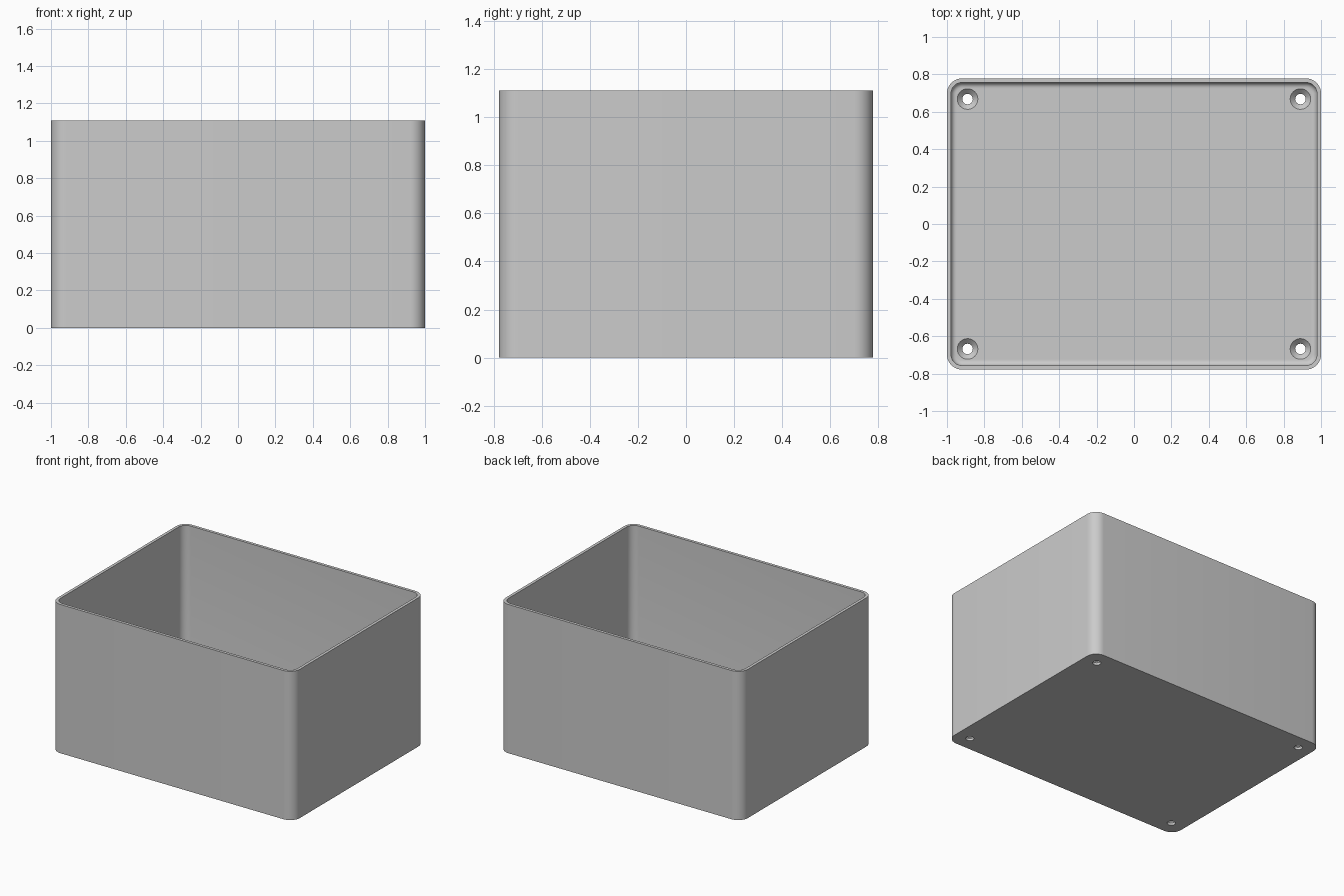
import bpy, bmesh, math

if "Cube" in bpy.data.objects:
    bpy.data.objects.remove(bpy.data.objects["Cube"], do_unlink=True)

HX, HY, HEIGHT = 1.0, 0.778, 1.11
CORNER, WALL, FLOOR, FILLET = 0.08, 0.022, 0.045, 0.028
SEGS = 10

grey = bpy.data.materials.new("light grey")
grey.use_nodes = True
colour = (0.6, 0.6, 0.6, 1)
grey.diffuse_color = colour
grey.node_tree.nodes["Principled BSDF"].inputs["Base Color"].default_value = colour


def ring(bm, hx, hy, r, z, cx=0, cy=0):
    """Rounded rectangle loop of vertices."""
    verts = []
    for k, (sx, sy) in enumerate([(1, 1), (-1, 1), (-1, -1), (1, -1)]):
        for i in range(SEGS + 1):
            a = (k + i / SEGS) * math.pi / 2
            verts.append(bm.verts.new((cx + sx * (hx - r) + r * math.cos(a),
                                       cy + sy * (hy - r) + r * math.sin(a), z)))
    return verts


def loft(bm, rings):
    """Skin consecutive rings and cap both ends."""
    for a, b in zip(rings, rings[1:]):
        for i in range(len(a)):
            j = (i + 1) % len(a)
            bm.faces.new((a[i], a[j], b[j], b[i]))
    bm.faces.new(rings[0][::-1])
    bm.faces.new(rings[-1])


def finish(bm, name):
    bmesh.ops.remove_doubles(bm, verts=bm.verts, dist=0.0001)
    bmesh.ops.recalc_face_normals(bm, faces=bm.faces)
    mesh = bpy.data.meshes.new(name)
    bm.to_mesh(mesh)
    bm.free()
    mesh.materials.append(grey)
    obj = bpy.data.objects.new(name, mesh)
    bpy.context.collection.objects.link(obj)
    return obj


# Open box: outer skin, rim, inner skin, rounded floor edge
bm = bmesh.new()
steps = [(0, 0), (0, HEIGHT), (WALL, HEIGHT)]
for i in range(7):
    a = i / 6 * math.pi / 2
    steps.append((WALL + FILLET * (1 - math.cos(a)),
                  FLOOR + FILLET * (1 - math.sin(a))))
loft(bm, [ring(bm, HX - d, HY - d, CORNER - d, z) for d, z in steps])
box = finish(bm, "open_box")

# Countersunk screw holes through the floor corners
bm = bmesh.new()
profile = [(0.028, -0.05), (0.028, 0.018), (0.055, FLOOR), (0.055, FLOOR + 0.02)]
for sx in (-1, 1):
    for sy in (-1, 1):
        loft(bm, [ring(bm, r, r, r, z, sx * 0.89, sy * 0.668) for r, z in profile])
cutter = finish(bm, "screw_hole_cutter")
cutter.hide_render = True

cut = box.modifiers.new("screw_holes", "BOOLEAN")
cut.operation = "DIFFERENCE"
cut.solver = "EXACT"
cut.object = cutter
bpy.ops.object.select_all(action="DESELECT")
bpy.context.view_layer.objects.active = box
box.select_set(True)
bpy.ops.object.modifier_apply(modifier=cut.name)
bpy.data.objects.remove(cutter, do_unlink=True)
bpy.ops.object.shade_smooth_by_angle(angle=math.radians(30))
